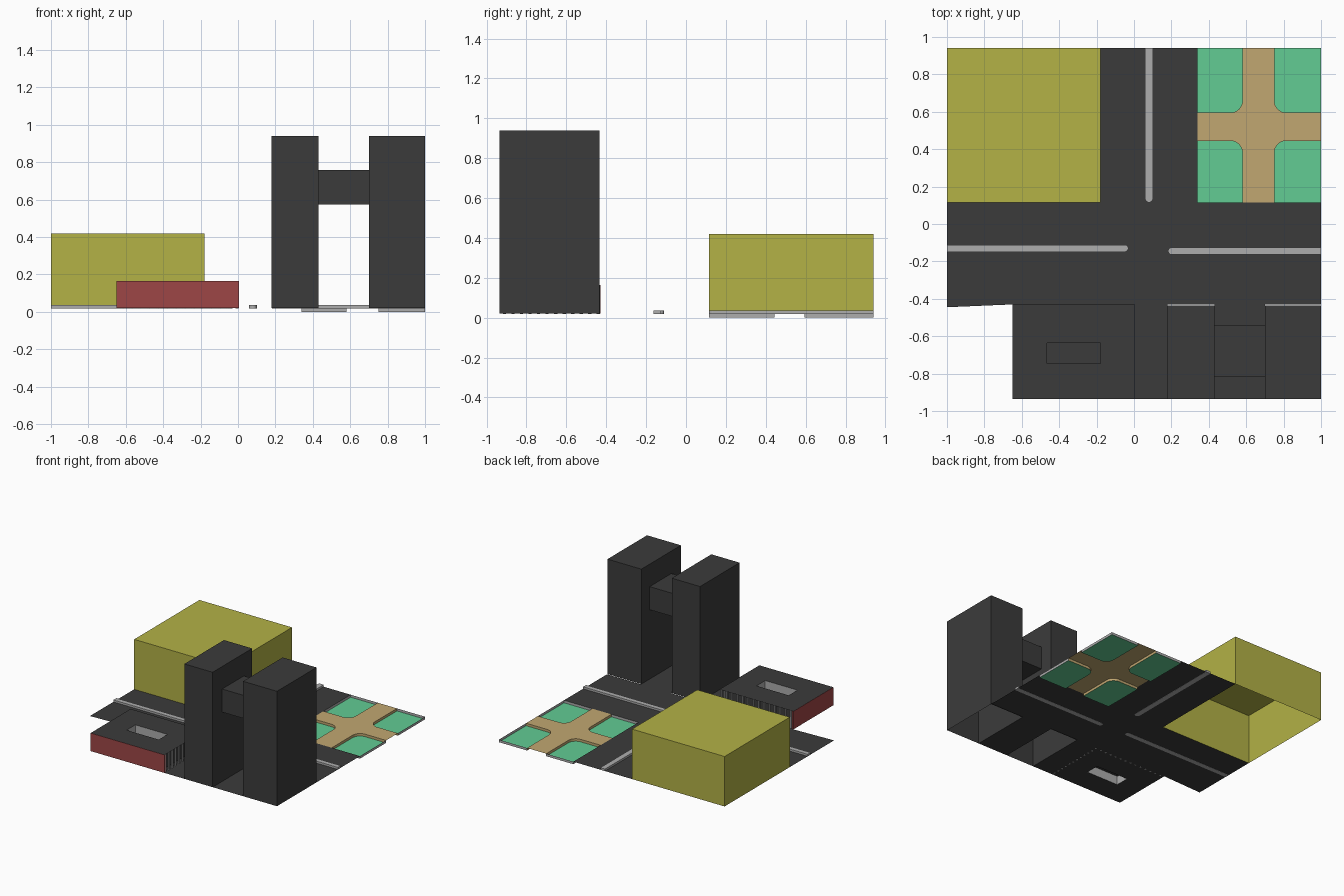
import bpy, bmesh, math

if "Cube" in bpy.data.objects:
    bpy.data.objects.remove(bpy.data.objects["Cube"])


def material(name, rgb):
    m = bpy.data.materials.new(name)
    lin = [((c / 255 + 0.055) / 1.055) ** 2.4 for c in rgb]
    m.diffuse_color = (*lin, 1)
    m.use_nodes = True
    m.node_tree.nodes["Principled BSDF"].inputs["Base Color"].default_value = m.diffuse_color
    return m


DARK = material("dark_grey", (59, 59, 59))
YELLOW = material("olive_yellow", (179, 178, 70))
GREEN = material("lawn_green", (98, 204, 148))
TAN = material("path_tan", (193, 167, 113))
GREY = material("kerb_grey", (174, 174, 174))
RED = material("brick_red", (158, 70, 70))

G = 0.02      # street level
ROOF = 0.165  # low building roof level


def finish(name, bm, *mats):
    bmesh.ops.remove_doubles(bm, verts=bm.verts, dist=1e-5)
    me = bpy.data.meshes.new(name)
    bm.to_mesh(me)
    bm.free()
    for m in mats:
        me.materials.append(m)
    ob = bpy.data.objects.new(name, me)
    bpy.context.collection.objects.link(ob)
    return ob


def poly(bm, pts, z, mat=0):
    f = bm.faces.new([bm.verts.new((x, y, z)) for x, y in pts])
    f.normal_update()
    if f.normal.z < 0:
        f.normal_flip()
    f.material_index = mat


def rect(x0, x1, y0, y1):
    return [(x0, y0), (x1, y0), (x1, y1), (x0, y1)]


def prism(name, pts, z0, z1, mat, top=True, bottom=False):
    """Extruded counter-clockwise outline, optionally open at either end."""
    bm = bmesh.new()
    lo = [bm.verts.new((x, y, z0)) for x, y in pts]
    hi = [bm.verts.new((x, y, z1)) for x, y in pts]
    n = len(pts)
    for i in range(n):
        j = (i + 1) % n
        bm.faces.new((lo[i], lo[j], hi[j], hi[i]))
    if top:
        bm.faces.new(hi)
    if bottom:
        bm.faces.new(lo[::-1])
    return finish(name, bm, mat)


def frame(bm, outer, hole, z):
    """Flat rectangle with a rectangular hole."""
    x0, x1, y0, y1 = outer
    a, b, c, d = hole
    for r in ((x0, a, y0, y1), (b, x1, y0, y1), (a, b, y0, c), (a, b, d, y1)):
        poly(bm, rect(*r), z)


COURT = (-0.465, -0.18, -0.745, -0.635)

# Street surface, open under the blocks
bm = bmesh.new()
poly(bm, [(-1, -0.445), (-0.65, -0.43), (1, -0.43), (1, 0.115), (-1, 0.115)], G)
poly(bm, rect(-0.18, 0.34, 0.115, 0.94), G)
poly(bm, rect(0.43, 0.70, -0.935, -0.43), G)
frame(bm, (-0.65, 0.18, -0.935, -0.43), COURT, G)
finish("street", bm, DARK)

# Large yellow block, open underneath
prism("yellow_block", rect(-1, -0.18, 0.115, 0.94), G, 0.42, YELLOW)

# Twin towers and the bridge between them
prism("tower_left", rect(0.18, 0.43, -0.935, -0.435), G, 0.94, DARK)
prism("tower_right", rect(0.70, 1.0, -0.935, -0.435), G, 0.94, DARK)
prism("tower_bridge", rect(0.43, 0.70, -0.815, -0.54), 0.575, 0.76, DARK, bottom=True)


# Road medians with one rounded end
def median(name, start, end, w):
    (ax, ay), (bx, by) = start, end
    ang = math.atan2(by - ay, bx - ax)
    r = w / 2
    c, s = math.cos(ang), math.sin(ang)
    L = math.hypot(bx - ax, by - ay) - r
    local = [(0, r), (0, -r)]
    local += [(L + r * math.cos(t), r * math.sin(t))
              for t in (math.pi * (k / 8 - 0.5) for k in range(9))]
    pts = [(ax + u * c - v * s, ay + u * s + v * c) for u, v in local]
    prism(name, pts, G - 0.001, 0.036, GREY, bottom=True)


median("median_west", (-1, -0.13), (-0.03, -0.13), 0.038)
median("median_east", (1, -0.145), (0.182, -0.145), 0.038)
median("median_north", (0.08, 0.94), (0.08, 0.115), 0.042)

# Park: sunken lawns with one rounded corner, around a raised cross path
R = 0.065
cross = []
for name, ox, oy, ix, iy in (("southwest", 0.34, 0.115, 0.58, 0.445),
                             ("southeast", 1.0, 0.115, 0.75, 0.445),
                             ("northeast", 1.0, 0.94, 0.75, 0.595),
                             ("northwest", 0.34, 0.94, 0.58, 0.595)):
    dx, dy = math.copysign(R, ox - ix), math.copysign(R, oy - iy)
    inner = [(ix, oy)]
    for k in range(9):
        t = math.pi / 2 * k / 8
        inner.append((ix + dx * (1 - math.cos(t)), iy + dy * (1 - math.sin(t))))
    inner.append((ox, iy))
    cross += inner if dx * dy < 0 else inner[::-1]
    bm = bmesh.new()
    outline = inner + [(ox, oy)]
    poly(bm, outline, 0)
    n = len(outline)
    for i in range(n):
        (ax, ay), (bx, by) = outline[i], outline[(i + 1) % n]
        f = bm.faces.new([bm.verts.new(p) for p in
                          ((ax, ay, 0), (bx, by, 0), (bx, by, G), (ax, ay, G))])
        # kerb grey outside, tan beside the path
        f.material_index = 1 if i >= n - 2 else 2
    finish("lawn_" + name, bm, GREEN, GREY, TAN)
bm = bmesh.new()
poly(bm, cross, G)
finish("cross_path", bm, TAN)

# Low building: roof with a courtyard opening
bm = bmesh.new()
frame(bm, (-0.65, 0.005, -0.935, -0.43), COURT, ROOF)
finish("low_roof", bm, DARK)
prism("courtyard_walls", rect(*COURT), G, ROOF, GREY, top=False)
bm = bmesh.new()
poly(bm, rect(*COURT), 0.09)
finish("courtyard_floor", bm, DARK)

# Brick walls on the front and left, recessed dark walls behind the columns
prism("brick_wall_front", rect(-0.65, 0.005, -0.935, -0.925), G, ROOF - 0.001, RED)
prism("brick_wall_left", rect(-0.65, -0.64, -0.925, -0.43), G, ROOF - 0.001, RED)
prism("recessed_wall_back", rect(-0.64, -0.04, -0.485, -0.475), G, ROOF - 0.001, DARK)
prism("recessed_wall_right", rect(-0.05, -0.04, -0.925, -0.485), G, ROOF - 0.001, DARK)


# Colonnade along the back and right sides
def column(i, x, y, r=0.008):
    pts = [(x + r * math.cos(k * math.pi / 4), y + r * math.sin(k * math.pi / 4))
           for k in range(8)]
    prism("column_%02d" % i, pts, G - 0.001, ROOF - 0.001, GREY, bottom=True)


spots = [(-0.62 + 0.615 * k / 13, -0.44) for k in range(14)]
spots += [(-0.005, -0.44 - 0.47 * k / 11) for k in range(1, 12)]
for i, (x, y) in enumerate(spots):
    column(i, x, y)
